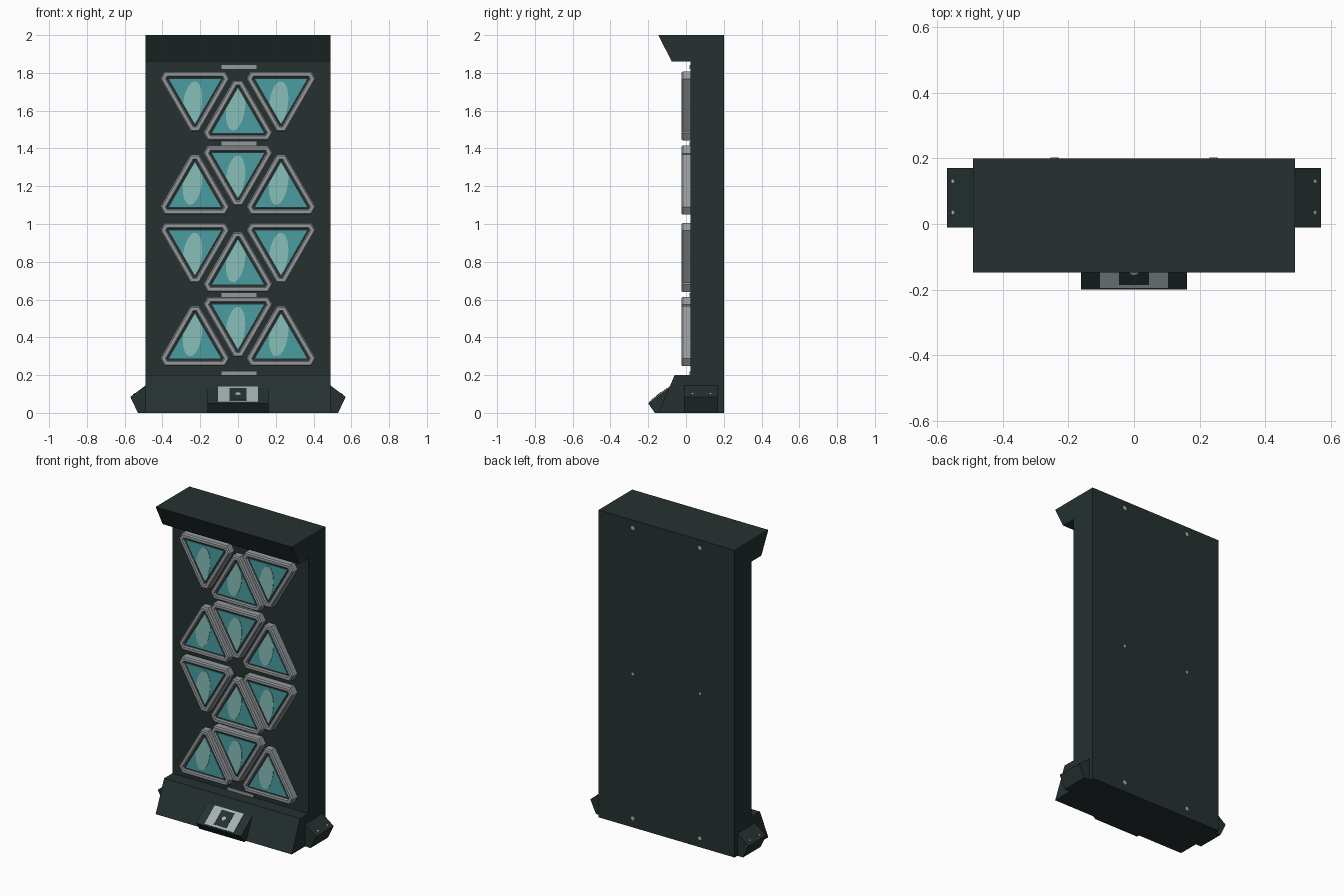
import bpy, bmesh, math
from mathutils import Vector

if "Cube" in bpy.data.objects:
    bpy.data.objects.remove(bpy.data.objects["Cube"])


def material(name, r, g, b):
    m = bpy.data.materials.new(name)
    m.diffuse_color = (r, g, b, 1)
    m.use_nodes = True
    m.node_tree.nodes["Principled BSDF"].inputs["Base Color"].default_value = m.diffuse_color
    return m


DARK = material("dark green grey", 0.019, 0.030, 0.030)
GREY = material("frame grey", 0.30, 0.32, 0.335)
PALE = material("pale metal", 0.38, 0.44, 0.44)
TEAL = material("teal glass", 0.068, 0.34, 0.36)
GLINT = material("pale teal", 0.25, 0.52, 0.48)


def finish(name, bm, mat):
    bmesh.ops.recalc_face_normals(bm, faces=bm.faces[:])
    me = bpy.data.meshes.new(name)
    bm.to_mesh(me)
    bm.free()
    me.materials.append(mat)
    ob = bpy.data.objects.new(name, me)
    bpy.context.collection.objects.link(ob)
    return ob


def prism(name, pts, vec, mat):
    """Extrude a flat polygon along a vector."""
    bm = bmesh.new()
    f = bm.faces.new([bm.verts.new(p) for p in pts])
    r = bmesh.ops.extrude_face_region(bm, geom=[f])
    bmesh.ops.translate(bm, vec=vec, verts=[v for v in r["geom"] if isinstance(v, bmesh.types.BMVert)])
    return finish(name, bm, mat)


def box(name, loc, size, mat, tilt=0.0):
    bm = bmesh.new()
    bmesh.ops.create_cube(bm, size=1)
    bmesh.ops.scale(bm, vec=size, verts=bm.verts)
    ob = finish(name, bm, mat)
    ob.location = loc
    ob.rotation_euler.x = tilt
    return ob


def disc(name, loc, r, depth, mat, rot):
    bm = bmesh.new()
    bmesh.ops.create_cone(bm, cap_ends=True, segments=10, radius1=r, radius2=r, depth=depth)
    ob = finish(name, bm, mat)
    ob.location = loc
    ob.rotation_euler = rot
    return ob


# Cabinet: one side profile with overhanging hood and sloped base
W = 0.49
profile = [(0.2, 0), (0.2, 2), (-0.147, 2), (-0.075, 1.86), (0.025, 1.86),
           (0.025, 0.2), (-0.06, 0.2), (-0.147, 0)]
prism("cabinet", [(-W, y, z) for y, z in profile], (2 * W, 0, 0), DARK)

# Front foot with a sloped face and pale badge plates
foot = [(0, 0), (0, 0.14), (-0.08, 0.14), (-0.2, 0.05), (-0.165, 0)]
prism("front_foot", [(-0.162, y, z) for y, z in foot], (0.324, 0, 0), DARK)
TILT = math.asin(0.6)


def on_slope(x, t, h):
    """Point on the front foot slope: t along it, h above it."""
    return (x, -0.14 + 0.8 * t - 0.6 * h, 0.095 + 0.6 * t + 0.8 * h)


box("foot_plate", on_slope(0, 0, 0.001), (0.21, 0.135, 0.006), PALE, TILT)
box("foot_plate_centre", on_slope(0, 0, 0.003), (0.09, 0.105, 0.006), DARK, TILT)
disc("foot_stud", on_slope(0, 0, 0.005), 0.014, 0.006, PALE, (TILT, 0, 0))

# Side feet with small studs
for s, side in ((-1, "left"), (1, "right")):
    pts = [(0.45, 0), (0.53, 0), (0.57, 0.085), (0.49, 0.145), (0.45, 0.145)]
    prism(f"side_foot_{side}", [(s * x, -0.01, z) for x, z in pts], (0, 0.18, 0), DARK)
    for y in (0.035, 0.13):
        disc("side_foot_stud", (s * 0.55, y, 0.1), 0.006, 0.004, PALE, (0, s * 0.64, 0))

# Screws on the back
for x in (-0.242, 0.242):
    for z, r in ((0.06, 0.013), (1.0, 0.009), (1.95, 0.013)):
        disc("back_screw", (x, 0.2, z), r, 0.004, PALE, (math.pi / 2, 0, 0))

# Thin strips on the wall between the panel rows
for z in (1.831, 1.425, 0.625, 0.208):
    box("wall_strip", (0.005, 0.023, z), (0.185, 0.008, 0.022), GREY)

# Triangular panels
L, CUT, R3 = 0.415, 0.047, math.sqrt(3)


def outline(off, y, up, cut=True):
    """Triangle inset by off, centred on its incentre, corners cut off."""
    side = L - 2 * R3 * off
    c = max(CUT - off * 2 / R3, 0.004) if cut else 0
    cor = [Vector((-side / 2, 0, -side / 2 / R3)), Vector((side / 2, 0, -side / 2 / R3)),
           Vector((0, 0, side / R3))]
    out = []
    for i, p in enumerate(cor):
        for q in ((cor[i - 1], cor[(i + 1) % 3]) if cut else (p + Vector((1, 0, 0)),)):
            out.append(p + (q - p).normalized() * c)
    return [Vector((p.x, y, p.z * up)) for p in out]


def frame(up):
    bm = bmesh.new()
    section = [(0, 0.027), (0, -0.017), (0.007, -0.025), (0.024, -0.025), (0.03, -0.017), (0.03, 0.027)]
    loops = [[bm.verts.new(p) for p in outline(o, y, up)] for o, y in section]
    for a, b in zip(loops, loops[1:] + loops[:1]):
        for i in range(6):
            j = (i + 1) % 6
            bm.faces.new((a[i], a[j], b[j], b[i]))
    return finish("panel_frame", bm, GREY)


def glint(up):
    """Tilted ellipse plate trimmed to the glass triangle."""
    bm = bmesh.new()
    vs = []
    for k in range(24):
        a = 2 * math.pi * k / 24
        x, z, t = 0.05 * math.cos(a), 0.118 * math.sin(a), 0.13
        vs.append(bm.verts.new((x * math.cos(t) + z * math.sin(t) - 0.013, -0.0175,
                                z * math.cos(t) - x * math.sin(t) + 0.05 * up)))
    bm.faces.new(vs)
    tri = outline(0.041, 0, up, False)
    for i in range(3):
        mid = (tri[i] + tri[(i + 1) % 3]) / 2
        bmesh.ops.bisect_plane(bm, geom=bm.verts[:] + bm.edges[:] + bm.faces[:], plane_co=mid,
                               plane_no=mid.normalized(), clear_outer=True)
    r = bmesh.ops.extrude_face_region(bm, geom=bm.faces[:])
    bmesh.ops.translate(bm, vec=(0, 0.005, 0), verts=[v for v in r["geom"] if isinstance(v, bmesh.types.BMVert)])
    return finish("glass_glint", bm, GLINT)


def panel(x, flat_z, up):
    parts = [frame(up),
             prism("panel_backing", outline(0.028, -0.01, up), (0, 0.037, 0), DARK),
             prism("panel_glass", outline(0.04, -0.015, up, False), (0, 0.008, 0), TEAL),
             glint(up)]
    for ob in parts:
        ob.location = (x, 0, flat_z + up * L / 2 / R3)


for z_side, z_mid, up in ((1.808, 1.442, -1), (1.049, 1.415, 1), (1.006, 0.639, -1), (0.247, 0.614, 1)):
    panel(-0.228, z_side, up)
    panel(0.228, z_side, up)
    panel(0, z_mid, -up)
